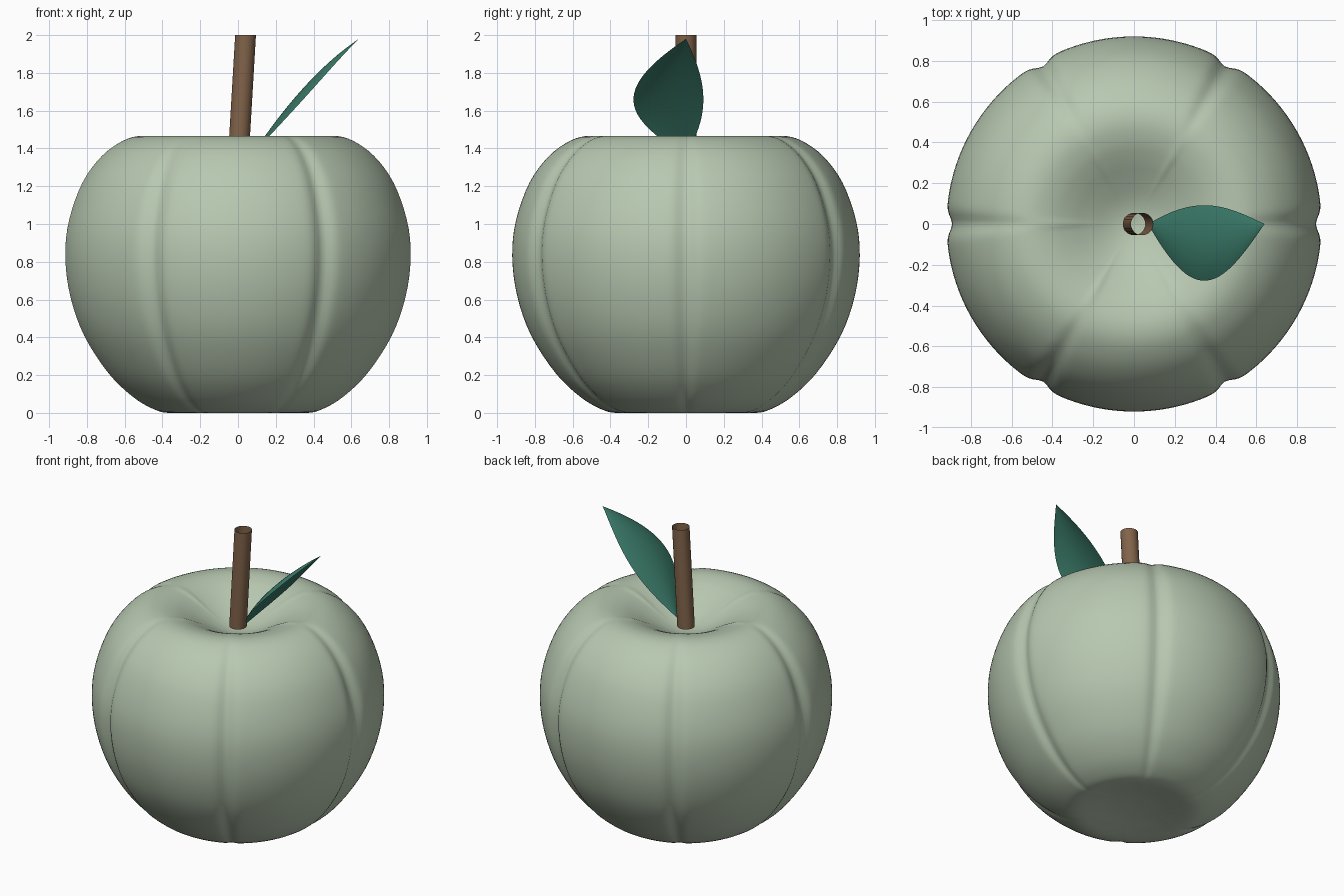
import bpy, bmesh, math
from mathutils import Vector

cube = bpy.data.objects.get("Cube")
if cube:
    bpy.data.objects.remove(cube, do_unlink=True)


def make_material(name, rgb):
    mat = bpy.data.materials.new(name)
    mat.use_nodes = True
    mat.diffuse_color = (*rgb, 1)
    bsdf = next(n for n in mat.node_tree.nodes if n.type == 'BSDF_PRINCIPLED')
    bsdf.inputs["Base Color"].default_value = (*rgb, 1)
    return mat


def make_object(name, bm, mat):
    bmesh.ops.recalc_face_normals(bm, faces=bm.faces)
    for face in bm.faces:
        face.smooth = True
    mesh = bpy.data.meshes.new(name)
    bm.to_mesh(mesh)
    bm.free()
    mesh.materials.append(mat)
    obj = bpy.data.objects.new(name, mesh)
    bpy.context.collection.objects.link(obj)
    return obj


def smooth_path(points, steps):
    """Catmull-Rom curve through the points."""
    p = [Vector(q) for q in points]
    p = [2 * p[0] - p[1]] + p + [2 * p[-1] - p[-2]]
    path = []
    for a, b, c, d in zip(p, p[1:], p[2:], p[3:]):
        for i in range(steps):
            t = i / steps
            path.append(0.5 * (2 * b + (c - a) * t + (2 * a - 5 * b + 4 * c - d) * t * t
                               + (3 * b - a - 3 * c + d) * t ** 3))
    return path + [p[-2]]


def bridge(bm, rows, closed):
    """Quads between neighbouring rows of vertices."""
    n = len(rows[0])
    for low, high in zip(rows, rows[1:]):
        for i in range(n if closed else n - 1):
            j = (i + 1) % n
            bm.faces.new((low[i], low[j], high[j], high[i]))


sage = make_material("sage green", (0.475, 0.575, 0.437))
brown = make_material("bark brown", (0.22, 0.125, 0.068))
teal = make_material("leaf teal", (0.042, 0.195, 0.14))

# Fruit body: revolved profile with dimples and six narrow vertical grooves
profile = [(0.01, 0.035), (0.15, 0.027), (0.27, 0.01), (0.37, 0.0), (0.45, 0.02),
           (0.56, 0.085), (0.69, 0.21), (0.82, 0.41), (0.894, 0.62), (0.92, 0.83),
           (0.9, 1.02), (0.828, 1.22), (0.725, 1.36), (0.61, 1.442), (0.51, 1.467),
           (0.41, 1.452), (0.32, 1.415), (0.23, 1.367), (0.14, 1.322), (0.07, 1.298),
           (0.01, 1.29)]
SEGMENTS, GROOVES = 240, 6
bm = bmesh.new()
rows = []
for r, z in smooth_path(profile, 4):
    depth = 0.03 * min(1, r / 0.35) ** 2
    row = []
    for i in range(SEGMENTS):
        angle = math.tau * i / SEGMENTS
        sector = math.tau / GROOVES
        offset = (angle + sector / 2) % sector - sector / 2
        radius = r * (1 - depth * math.exp(-(offset / 0.055) ** 2))
        row.append(bm.verts.new((radius * math.cos(angle), radius * math.sin(angle), max(z, 0))))
    rows.append(row)
bridge(bm, rows, True)
bm.faces.new(rows[0])
bm.faces.new(rows[-1])
make_object("fruit_body", bm, sage)

# Stem: leaning open tube
base, top = Vector((0, 0, 1.32)), Vector((0.04, 0, 2.0))
bm = bmesh.new()
rows = [[bm.verts.new(end + 0.055 * Vector((math.cos(a), math.sin(a), 0)))
         for a in (math.tau * i / 32 for i in range(32))] for end in (base, top)]
bridge(bm, rows, True)
make_object("stem", bm, brown)

# Leaf: thin arched sheet, wider toward the front
LENGTH, WIDTH = 28, 14
bm = bmesh.new()
rows = []
for i in range(LENGTH + 1):
    t = i / LENGTH
    spread = math.sin(math.pi * t ** 0.95)
    row = []
    for j in range(WIDTH + 1):
        s = j / WIDTH
        y = spread * (0.37 * s - 0.278)
        z = 1.36 + 0.62 * t + 0.24 * t * (1 - t) - 0.06 * spread * (2 * s - 1) ** 2
        row.append(bm.verts.new((0.07 + 0.57 * t, y, z)))
    rows.append(row)
bridge(bm, rows, False)
bmesh.ops.remove_doubles(bm, verts=bm.verts, dist=0.0005)
leaf = make_object("leaf", bm, teal)
if leaf.data.polygons[len(leaf.data.polygons) // 2].normal.z < 0:
    leaf.data.flip_normals()
